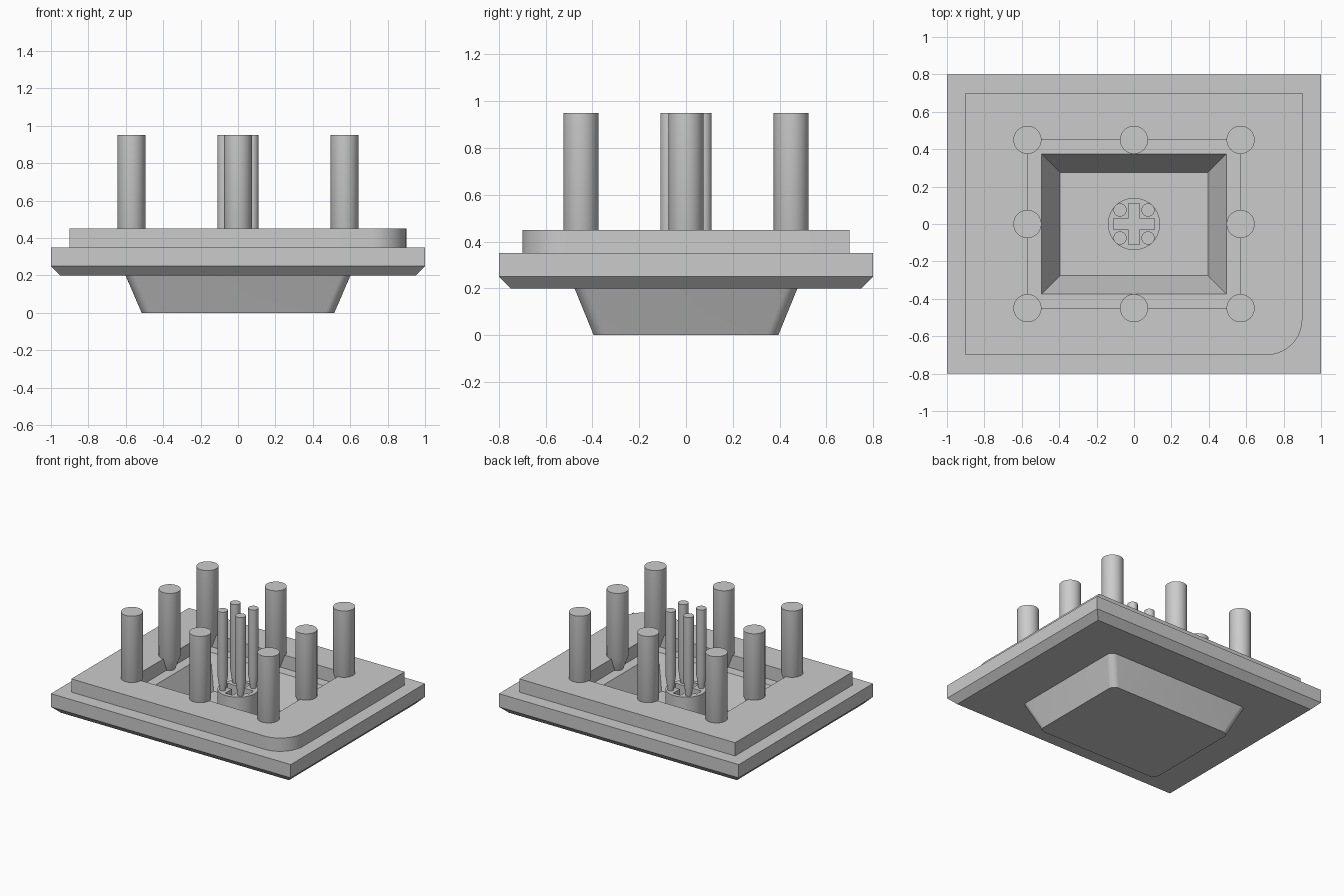
import bpy, bmesh
from math import pi, cos, sin, radians

cube = bpy.data.objects.get("Cube")
if cube:
    bpy.data.objects.remove(cube, do_unlink=True)

grey = bpy.data.materials.new("plain grey")
grey.use_nodes = True
grey.diffuse_color = (0.6, 0.6, 0.6, 1)
grey.node_tree.nodes["Principled BSDF"].inputs["Base Color"].default_value = (0.6, 0.6, 0.6, 1)


def rect(hx, hy, radii=(0, 0, 0, 0), steps=10):
    """Rectangle outline; radii start at +x +y and run anticlockwise."""
    pts = []
    for i, ((sx, sy), r) in enumerate(zip([(1, 1), (-1, 1), (-1, -1), (1, -1)], radii)):
        if r == 0:
            pts.append((sx * hx, sy * hy))
            continue
        for k in range(steps + 1):
            a = (i + k / steps) * pi / 2
            pts.append((sx * (hx - r) + r * cos(a), sy * (hy - r) + r * sin(a)))
    return pts


def circle(r, x=0, y=0, n=40):
    return [(x + r * cos(2 * pi * i / n), y + r * sin(2 * pi * i / n)) for i in range(n)]


def loft(name, sections):
    """Closed solid through a stack of (outline, height) sections."""
    bm = bmesh.new()
    rings = [[bm.verts.new((x, y, z)) for x, y in pts] for pts, z in sections]
    bm.faces.new(rings[0][::-1])
    bm.faces.new(rings[-1])
    for low, high in zip(rings, rings[1:]):
        for i in range(len(low)):
            j = (i + 1) % len(low)
            bm.faces.new((low[i], low[j], high[j], high[i]))
    bmesh.ops.recalc_face_normals(bm, faces=bm.faces)
    mesh = bpy.data.meshes.new(name)
    bm.to_mesh(mesh)
    bm.free()
    mesh.materials.append(grey)
    obj = bpy.data.objects.new(name, mesh)
    bpy.context.collection.objects.link(obj)
    return obj


def select(obj):
    bpy.ops.object.select_all(action='DESELECT')
    obj.select_set(True)
    bpy.context.view_layer.objects.active = obj


def combine(obj, other, operation):
    """Apply a boolean and discard the helper solid."""
    mod = obj.modifiers.new("cut", 'BOOLEAN')
    mod.operation = operation
    mod.solver = 'EXACT'
    mod.object = other
    select(obj)
    bpy.ops.object.modifier_apply(modifier=mod.name)
    bpy.data.objects.remove(other, do_unlink=True)


parts = []

# Base slab with a chamfered underside, joined to the tapered cup below it
base = loft("base_tray", [(rect(0.95, 0.75), 0.2), (rect(1, 0.8), 0.25), (rect(1, 0.8), 0.35)])
cup = loft("cup", [(rect(0.515, 0.395, [0.05] * 4), 0),
                   (rect(0.61, 0.485, [0.05] * 4), 0.22)])
combine(base, cup, 'UNION')

# Sloping pocket inside the cup
slope = 0.1 / 0.23
pocket = loft("pocket_cutter", [(rect(0.395, 0.275), 0.12),
                                (rect(0.395 + slope * 0.25, 0.275 + slope * 0.25), 0.37)])
combine(base, pocket, 'DIFFERENCE')
parts.append(base)

# Raised frame with one rounded corner and a rectangular opening
frame = loft("raised_frame", [(rect(0.9, 0.7, (0, 0, 0, 0.19)), z) for z in (0.35, 0.45)])
opening = loft("opening_cutter", [(rect(0.57, 0.45), z) for z in (0.3, 0.5)])
combine(frame, opening, 'DIFFERENCE')
parts.append(frame)

# Central stem with a cross-shaped socket
stem = loft("stem", [(circle(0.14), 0.12), (circle(0.14), 0.35)])
L, w = 0.11, 0.03
quarter = [(L, -w), (L, w), (w, w)]
cross = []
for turn in range(4):
    cross += quarter
    quarter = [(-y, x) for x, y in quarter]
socket = loft("socket_cutter", [(cross, 0.14), (cross, 0.4)])
combine(stem, socket, 'DIFFERENCE')
parts.append(stem)


def pin(name, x, y, r, tip):
    """Round pin that narrows to a small foot."""
    parts.append(loft(name, [(circle(tip, x, y), 0.345), (circle(r, x, y), 0.45),
                             (circle(r, x, y), 0.95)]))


# Large pins around the opening
for ix in (-1, 0, 1):
    for iy in (-1, 0, 1):
        if ix or iy:
            pin("rim_pin", ix * 0.57, iy * 0.45, 0.075, 0.035)

# Small pins on the stem
for sx in (-1, 1):
    for sy in (-1, 1):
        pin("stem_pin", sx * 0.075, sy * 0.075, 0.035, 0.02)

for part in parts:
    select(part)
    bpy.ops.object.shade_smooth_by_angle(angle=radians(25))
